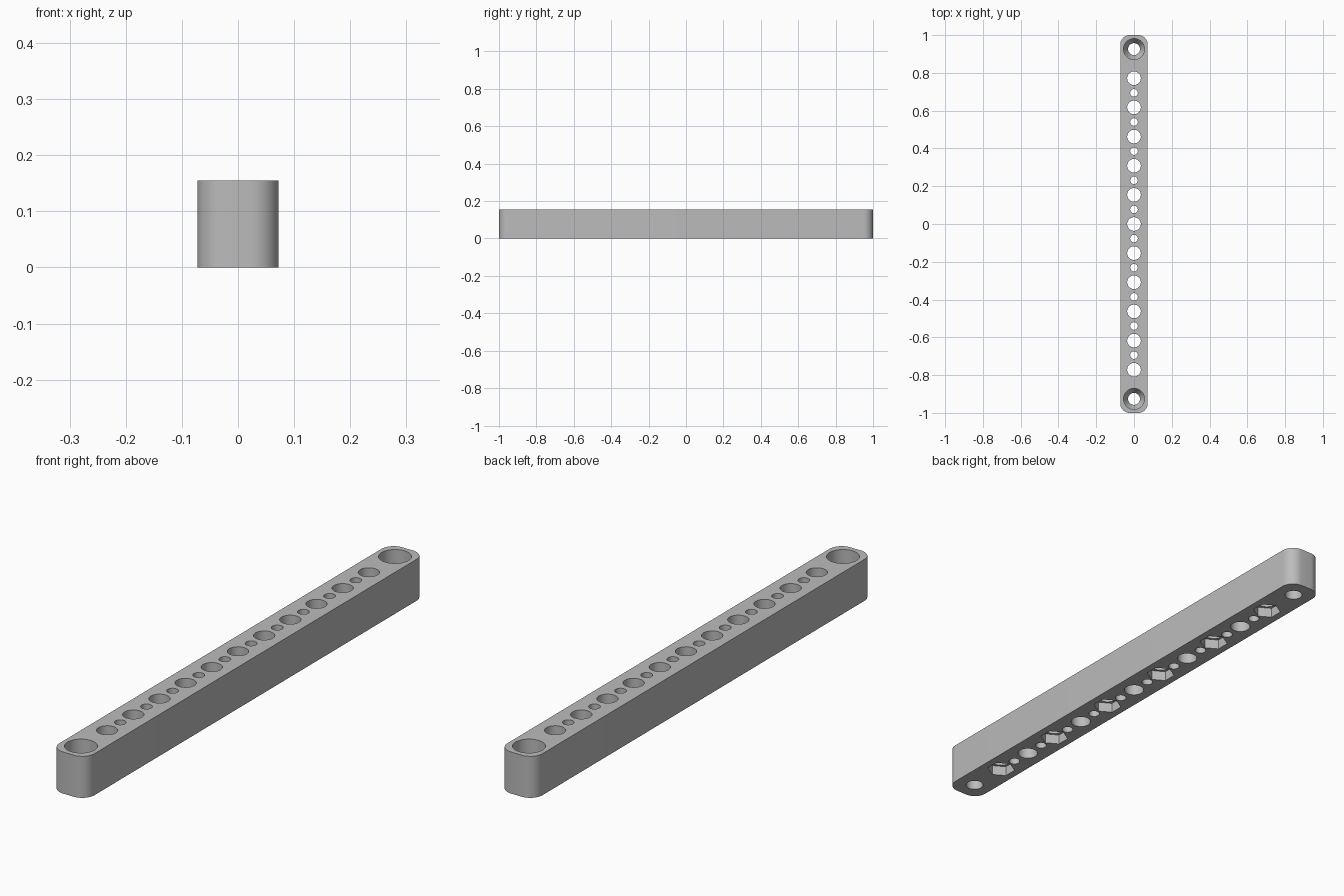
import bpy, bmesh, math
from mathutils import Matrix

if "Cube" in bpy.data.objects:
    bpy.data.objects.remove(bpy.data.objects["Cube"], do_unlink=True)

WIDTH, LENGTH, HEIGHT, CORNER = 0.145, 2.0, 0.155, 0.05
PITCH = 0.1543

grey = bpy.data.materials.new("plain grey")
grey.use_nodes = True
COLOUR = (0.5, 0.5, 0.5, 1)
grey.diffuse_color = COLOUR
grey.node_tree.nodes["Principled BSDF"].inputs["Base Color"].default_value = COLOUR


def make_object(name, bm):
    bmesh.ops.recalc_face_normals(bm, faces=bm.faces)
    mesh = bpy.data.meshes.new(name)
    bm.to_mesh(mesh)
    bm.free()
    mesh.materials.append(grey)
    obj = bpy.data.objects.new(name, mesh)
    bpy.context.collection.objects.link(obj)
    return obj


def loft(bm, y, rings, sides=48, turn=0.0):
    """Closed solid through (radius, height) rings around a vertical axis."""
    loops = []
    for radius, z in rings:
        angles = [turn + math.tau * i / sides for i in range(sides)]
        loops.append([bm.verts.new((radius * math.cos(a), y + radius * math.sin(a), z))
                      for a in angles])
    for low, high in zip(loops, loops[1:]):
        for i in range(sides):
            j = (i + 1) % sides
            bm.faces.new((low[i], low[j], high[j], high[i]))
    bm.faces.new(loops[0][::-1])
    bm.faces.new(loops[-1])


# Bar with rounded vertical corners
bm = bmesh.new()
bmesh.ops.create_cube(bm, size=1, matrix=Matrix.Translation((0, 0, HEIGHT / 2))
                      @ Matrix.Diagonal((WIDTH, LENGTH, HEIGHT, 1)))
uprights = [e for e in bm.edges if abs(e.verts[0].co.z - e.verts[1].co.z) > 0.1]
bmesh.ops.bevel(bm, geom=uprights, offset=CORNER, segments=10, profile=0.5, affect='EDGES')
bar = make_object("drilled_bar", bm)

# Through holes: large on each pitch, small halfway between
bm = bmesh.new()
for i in range(-10, 11):
    radius = 0.036 if i % 2 == 0 else 0.02
    loft(bm, i * PITCH / 2, [(radius, -0.1), (radius, HEIGHT + 0.1)])
holes = make_object("hole_cutter", bm)

# Six nut pockets underneath, and countersunk screw holes at both ends
bm = bmesh.new()
for i in range(-5, 6, 2):
    loft(bm, i * PITCH, [(0.051, -0.1), (0.051, 0.038)], sides=6, turn=math.pi / 2)
for side in (-1, 1):
    loft(bm, side * 6 * PITCH, [(0.0315, -0.1), (0.0315, 0.04), (0.0555, 0.08),
                                (0.0555, HEIGHT + 0.1)])
pockets = make_object("pocket_cutter", bm)

# Cut the bar and drop the cutters
bpy.ops.object.select_all(action='DESELECT')
bar.select_set(True)
bpy.context.view_layer.objects.active = bar
for cutter in (holes, pockets):
    cutter.hide_render = True
    cut = bar.modifiers.new("cut", 'BOOLEAN')
    cut.operation, cut.solver, cut.object = 'DIFFERENCE', 'EXACT', cutter
    bpy.ops.object.modifier_apply(modifier=cut.name)
    bpy.data.objects.remove(cutter, do_unlink=True)
bpy.ops.object.shade_smooth_by_angle(angle=math.radians(30))
